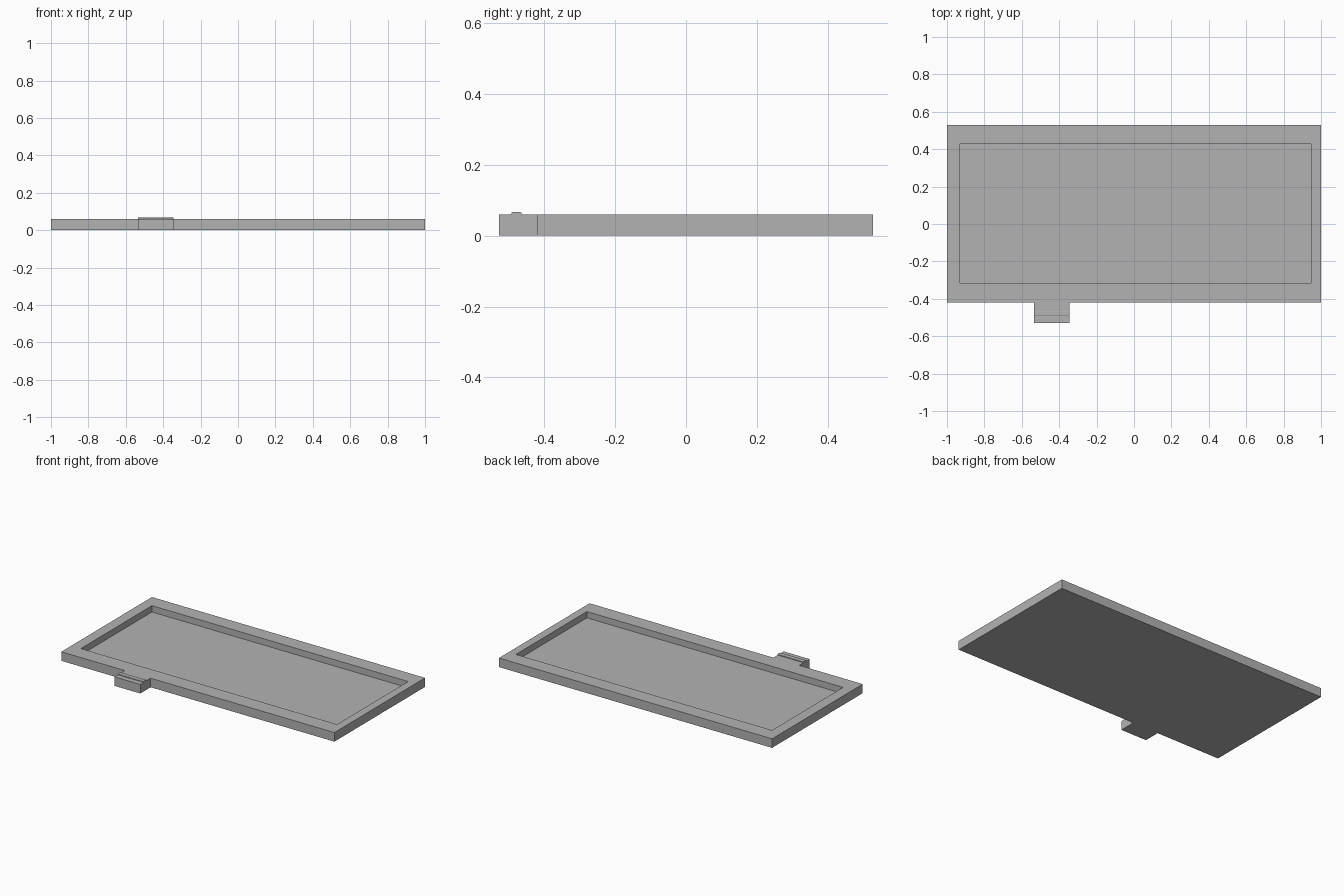
import bpy
import bmesh
from mathutils import Vector

cube = bpy.data.objects.get("Cube")
if cube:
    bpy.data.objects.remove(cube, do_unlink=True)

RIM_Z = 0.06
FLOOR_Z = 0.018
TAB_X = (-0.535, -0.346)

grey = bpy.data.materials.new("plain grey")
grey.use_nodes = True
colour = (0.45, 0.45, 0.45, 1)
grey.diffuse_color = colour
grey.node_tree.nodes["Principled BSDF"].inputs["Base Color"].default_value = colour


def prism(name, points, sweep):
    """Extrude a closed planar outline along the sweep vector."""
    bm = bmesh.new()
    face = bm.faces.new([bm.verts.new(p) for p in points])
    result = bmesh.ops.extrude_face_region(bm, geom=[face], use_keep_orig=True)
    moved = [v for v in result["geom"] if isinstance(v, bmesh.types.BMVert)]
    bmesh.ops.translate(bm, verts=moved, vec=Vector(sweep))
    bmesh.ops.recalc_face_normals(bm, faces=bm.faces)
    mesh = bpy.data.meshes.new(name)
    bm.to_mesh(mesh)
    bm.free()
    mesh.materials.append(grey)
    obj = bpy.data.objects.new(name, mesh)
    bpy.context.collection.objects.link(obj)
    return obj


# Tray body: rectangle with a tab projecting from the front edge
front, back, tab_front = -0.42, 0.528, -0.528
outline = [(-1, front), (TAB_X[0], front), (TAB_X[0], tab_front),
           (TAB_X[1], tab_front), (TAB_X[1], front),
           (1, front), (1, back), (-1, back)]
tray = prism("tray", [(x, y, 0) for x, y in outline], (0, 0, RIM_Z))

# Shallow recess inside the rim
left, right, near, far = -0.93, 0.946, -0.315, 0.428
pocket = [(left, near), (right, near), (right, far), (left, far)]
cutter = prism("recess_cutter", [(x, y, FLOOR_Z) for x, y in pocket], (0, 0, 0.1))
cutter.hide_render = True
cutter.hide_viewport = True
cutter.display_type = "WIRE"
cut = tray.modifiers.new("recess", "BOOLEAN")
cut.operation = "DIFFERENCE"
cut.solver = "EXACT"
cut.object = cutter

# Bake the recess and drop the cutter
bpy.context.view_layer.update()
baked = bpy.data.meshes.new_from_object(
    tray.evaluated_get(bpy.context.evaluated_depsgraph_get()))
tray.modifiers.clear()
tray.data = baked
bpy.data.objects.remove(cutter, do_unlink=True)

# Low catch ridge running along the tab
ridge = [(-0.493, RIM_Z - 0.005), (-0.493, 0.065), (-0.49, 0.067),
         (-0.468, 0.067), (-0.465, 0.065), (-0.465, RIM_Z - 0.005)]
prism("tab_ridge", [(TAB_X[0], y, z) for y, z in ridge],
      (TAB_X[1] - TAB_X[0], 0, 0))
